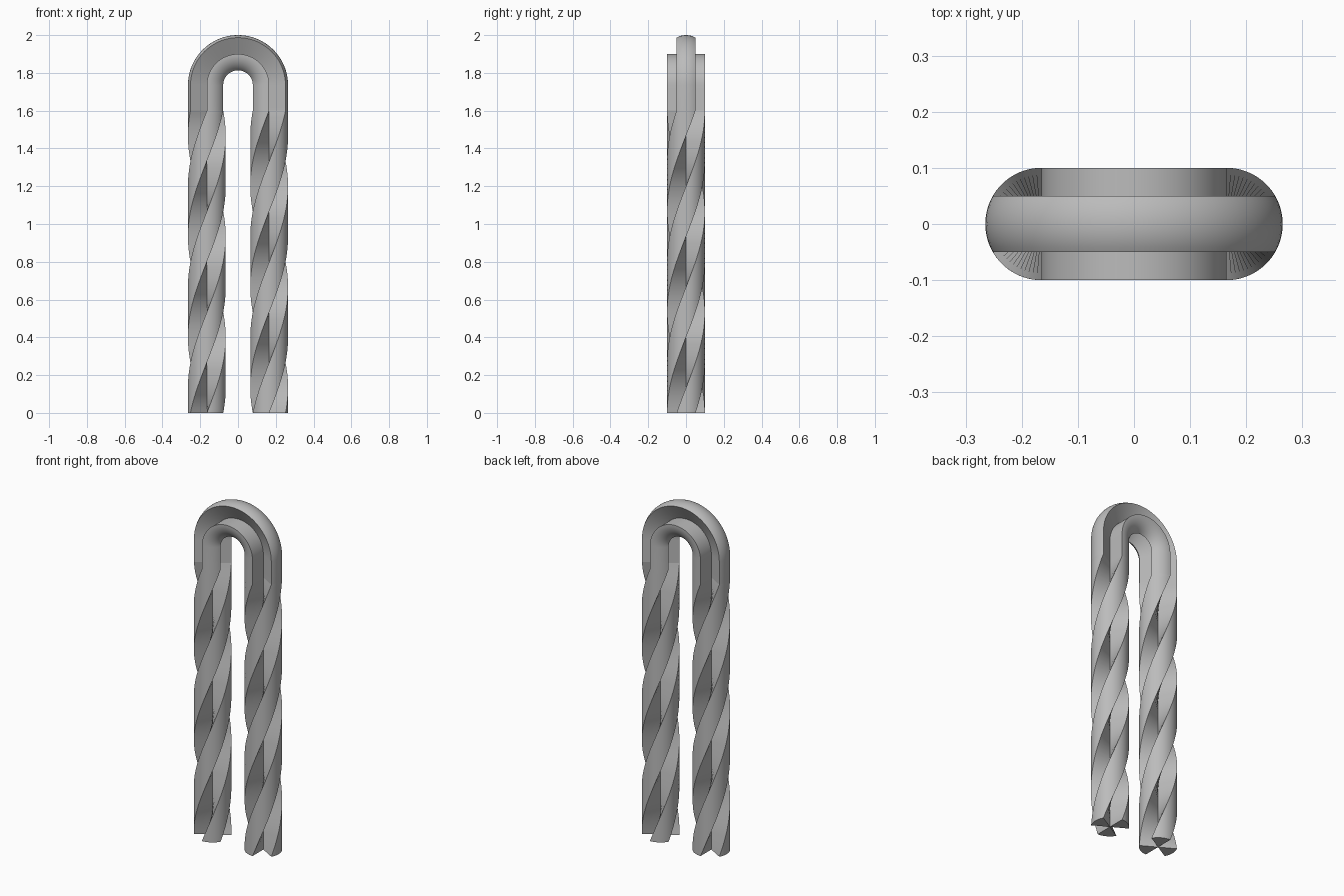
import bpy, bmesh
from math import sin, cos, pi, radians
from mathutils import Vector

cube = bpy.data.objects.get("Cube")
if cube:
    bpy.data.objects.remove(cube, do_unlink=True)

R = 0.1          # lobe radius
LEG_X = 0.165    # leg axis offset
LEG_H = 1.6      # height of the twisted part
BEND_Z = 1.735   # where the bend starts
LOBES = 3
ARC = 10         # segments across one lobe

grey = bpy.data.materials.new("plain grey")
grey.use_nodes = True
colour = (0.5, 0.5, 0.5, 1)
grey.diffuse_color = colour
grey.node_tree.nodes["Principled BSDF"].inputs["Base Color"].default_value = colour


def sweep(name, stations):
    """Sweep pie-slice lobes along (centre, outward direction, twist) stations."""
    bm = bmesh.new()
    for lobe in range(LOBES):
        mid = lobe * 2 * pi / LOBES
        rings = []
        for centre, out, twist in stations:
            ring = [bm.verts.new(centre)]
            for i in range(ARC + 1):
                a = mid + twist + radians(60) * (i / ARC - 0.5)
                ring.append(bm.verts.new(centre + R * (out * cos(a) + Vector((0, sin(a), 0)))))
            rings.append(ring)
        n = ARC + 2
        for r0, r1 in zip(rings, rings[1:]):
            for i in range(n):
                j = (i + 1) % n
                bm.faces.new((r0[i], r0[j], r1[j], r1[i]))
        bm.faces.new(rings[0][::-1])
        bm.faces.new(rings[-1])
    bmesh.ops.recalc_face_normals(bm, faces=bm.faces)
    mesh = bpy.data.meshes.new(name)
    bm.to_mesh(mesh)
    bm.free()
    mesh.materials.append(grey)
    obj = bpy.data.objects.new(name, mesh)
    bpy.context.collection.objects.link(obj)
    bpy.ops.object.select_all(action='DESELECT')
    obj.select_set(True)
    bpy.context.view_layer.objects.active = obj
    bpy.ops.object.shade_smooth_by_angle(angle=radians(30))
    return obj


# Twisted legs: one full turn each, both turning the same way
STEPS = 72
for name, side in (("right_leg", -1), ("left_leg", 1)):
    sweep(name, [(Vector((side * LEG_X, 0, LEG_H * k / STEPS)),
                  Vector((side, 0, 0)), side * 2 * pi * k / STEPS)
                 for k in range(STEPS + 1)])

# Untwisted bend joining the legs
bend = [(Vector((-LEG_X, 0, LEG_H)), Vector((-1, 0, 0)), 0)]
for k in range(41):
    t = pi * (1 - k / 40)
    out = Vector((cos(t), 0, sin(t)))
    bend.append((Vector((0, 0, BEND_Z)) + LEG_X * out, out, 0))
bend.append((Vector((LEG_X, 0, LEG_H)), Vector((1, 0, 0)), 0))
sweep("top_bend", bend)
